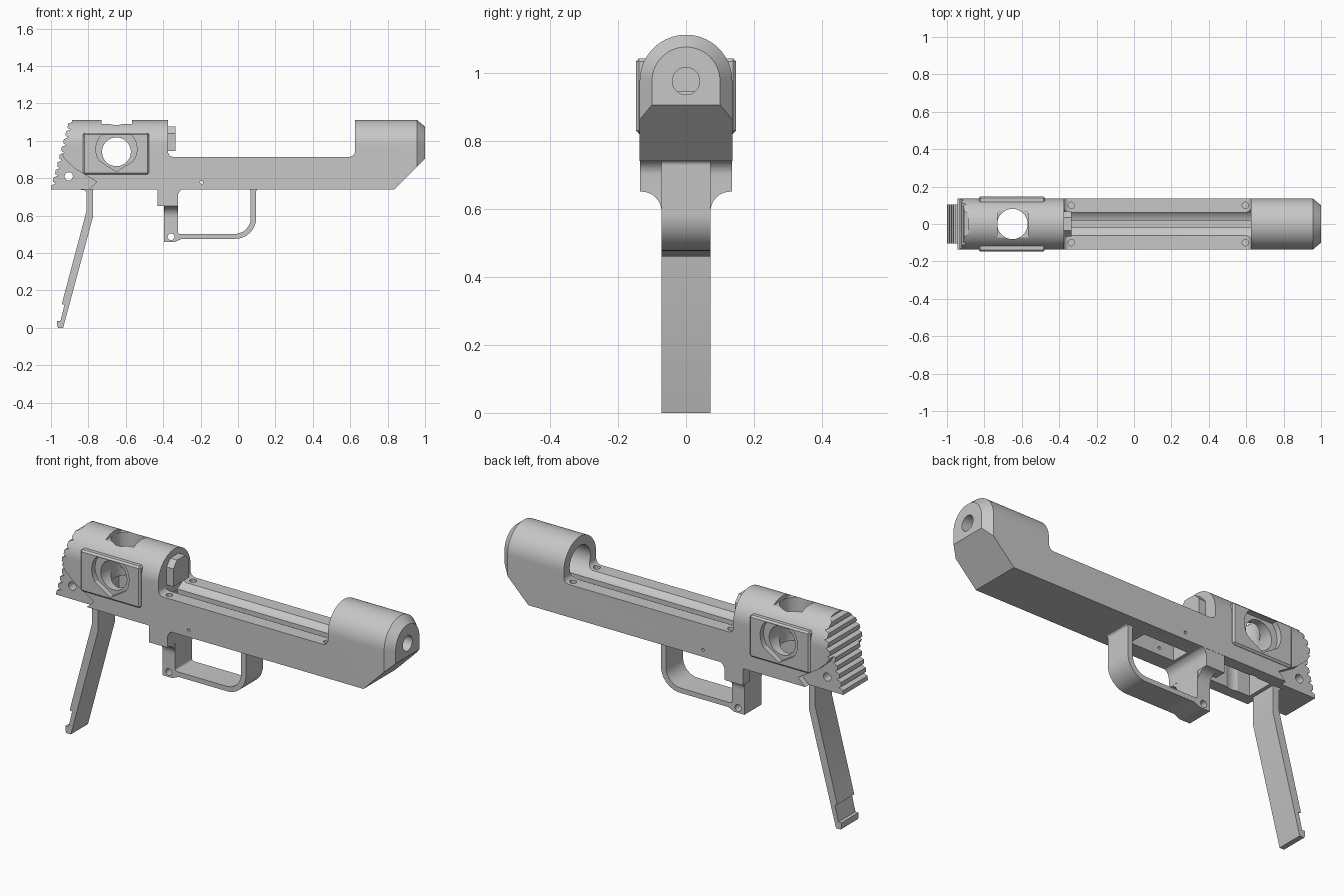
import bpy, bmesh, math
from mathutils import Vector

old = bpy.data.objects.get("Cube")
if old:
    bpy.data.objects.remove(old, do_unlink=True)

grey = bpy.data.materials.new("plain grey")
grey.use_nodes = True
grey.diffuse_color = (0.57, 0.57, 0.57, 1)
grey.node_tree.nodes["Principled BSDF"].inputs["Base Color"].default_value = grey.diffuse_color


def finish(name, bm):
    bmesh.ops.recalc_face_normals(bm, faces=bm.faces[:])
    mesh = bpy.data.meshes.new(name)
    bm.to_mesh(mesh)
    bm.free()
    mesh.materials.append(grey)
    ob = bpy.data.objects.new(name, mesh)
    bpy.context.collection.objects.link(ob)
    return ob


def rounded(points, steps=8):
    """Turn (a, b) and (a, b, radius) corners into a smooth outline."""
    out = []
    for i, p in enumerate(points):
        c = Vector(p[:2])
        if len(p) == 2:
            out.append(c)
            continue
        u = (Vector(points[i - 1][:2]) - c).normalized()
        v = (Vector(points[(i + 1) % len(points)][:2]) - c).normalized()
        half = u.angle(v) / 2
        centre = c + (u + v).normalized() * p[2] / math.sin(half)
        start = c + u * p[2] / math.tan(half) - centre
        end = c + v * p[2] / math.tan(half) - centre
        out += [centre + start.lerp(end, k / steps).normalized() * p[2] for k in range(steps + 1)]
    return out


def loft(name, rings):
    bm = bmesh.new()
    loops = [[bm.verts.new(p) for p in ring] for ring in rings]
    for a, b in zip(loops, loops[1:]):
        for i in range(len(a)):
            j = (i + 1) % len(a)
            bm.faces.new((a[i], a[j], b[j], b[i]))
    bm.faces.new(loops[0])
    bm.faces.new(loops[-1])
    return finish(name, bm)


def side_shape(name, points, y0, y1):
    outline = rounded(points)
    return loft(name, [[(p.x, y, p.y) for p in outline] for y in (y0, y1)])


def cross_shape(name, points, x0, x1):
    outline = rounded(points)
    return loft(name, [[(x, p.x, p.y) for p in outline] for x in (x0, x1)])


def box(name, x0, x1, y0, y1, z0, z1):
    return side_shape(name, [(x0, z0), (x1, z0), (x1, z1), (x0, z1)], y0, y1)


def rod(axis, centre, r, length, n=48):
    pts = []
    for s in (-length / 2, length / 2):
        ring = []
        for k in range(n):
            a, b = r * math.cos(math.tau * k / n), r * math.sin(math.tau * k / n)
            off = {"x": (s, a, b), "y": (a, s, b), "z": (a, b, s)}[axis]
            ring.append(Vector(centre) + Vector(off))
        pts.append(ring)
    return loft("cutter", pts)


def combine(ob, tool, operation="DIFFERENCE"):
    mod = ob.modifiers.new("shape", "BOOLEAN")
    mod.object, mod.operation, mod.solver = tool, operation, "EXACT"
    bpy.context.view_layer.objects.active = ob
    bpy.ops.object.modifier_apply(modifier=mod.name)
    bpy.data.objects.remove(tool, do_unlink=True)


# Main body: round-topped section, narrowed at the nose
def arch(x, r):
    arc = [(x, r * math.cos(math.pi * k / 40), 0.975 + r * math.sin(math.pi * k / 40)) for k in range(41)]
    return [(x, r, 0.7)] + arc + [(x, -r, 0.7)]


body = loft("main_body", [arch(-1.1, 0.136), arch(0.957, 0.136), arch(1.0, 0.1)])

# Side silhouette with the saw-toothed rear
teeth, count = [], 9
for k in range(count):
    z, x = 0.74 + 0.37 * k / count, -1.0 + 0.1 * k / count
    teeth += [(x, z), (x + 0.002, z + 0.022), (x + 0.026, z + 0.032)]
silhouette = [(-0.895, 1.15), (-0.375, 1.15), (-0.375, 0.914, 0.03), (0.625, 0.914, 0.03),
              (0.625, 1.15), (1.05, 1.15), (1.05, 0.955), (0.835, 0.74)] + teeth
combine(body, side_shape("silhouette", silhouette, -0.3, 0.3), "INTERSECT")

# Thinner rear lower corners
for s in (-1, 1):
    corner = [(-1.1, 0.98), (-0.955, 0.95), (-0.925, 0.9), (-0.87, 0.85), (-0.755, 0.78), (-0.84, 0.7), (-1.1, 0.7)]
    combine(body, side_shape("corner", corner, s * 0.104, s * 0.2))

# Side plates
for s in (-1, 1):
    plate = box("plate", -0.83, -0.475, s * 0.09, s * 0.147, 0.82, 1.042)
    mod = plate.modifiers.new("edge", "BEVEL")
    mod.width = 0.009
    combine(body, plate, "UNION")

# Lower block with its flare into the guard
block = [(-0.43, 0.65), (-0.322, 0.65), (-0.322, 0.745, 0.045), (-0.26, 0.745), (-0.26, 0.76), (-0.43, 0.76)]
combine(body, side_shape("block", block, -0.135, 0.135), "UNION")
flare = [(-0.135, 0.66), (-0.135, 0.65), (-0.072, 0.65, 0.058), (-0.072, 0.585),
         (0.072, 0.585), (0.072, 0.65, 0.058), (0.135, 0.65), (0.135, 0.66)]
combine(body, cross_shape("flare", flare, -0.394, -0.323), "UNION")

# Teardrop recesses in the plates
drop = [(-0.65 + 0.11 * math.cos(a), 0.955 + 0.11 * math.sin(a))
        for a in [math.radians(-35 + 250 * k / 32) for k in range(33)]]
drop = [(x, min(z, 1.03)) for x, z in drop] + [(-0.65, 0.835)]
for s in (-1, 1):
    combine(body, side_shape("drop", drop, s * 0.118, s * 0.2))

# Ports, bores, channel, wells and pin holes
combine(body, box("port", -0.73, -0.568, -0.083, 0.083, 1.09, 1.2))
combine(body, box("well", -0.755, -0.392, -0.074, 0.074, 0.55, 0.86))
combine(body, box("trigger_slot", -0.28, -0.02, -0.05, 0.05, 0.7, 0.84))
combine(body, rod("y", (-0.65, 0, 0.941), 0.077, 1))
combine(body, rod("z", (-0.65, 0, 1), 0.081, 1))
combine(body, rod("x", (0.2625, 0, 0.975), 0.087, 1.273))
combine(body, rod("x", (0.9, 0, 0.975), 0.04, 0.5))
combine(body, box("channel_slot", -0.37, 0.7, -0.02, 0.02, 0.86, 0.93))
combine(body, rod("y", (-0.905, 0, 0.81), 0.022, 1, 24))
combine(body, rod("y", (-0.195, 0, 0.777), 0.008, 1, 16))
for x in (-0.335, 0.595):
    for y in (-0.1, 0.1):
        combine(body, rod("z", (x, y, 0.914), 0.017, 0.08, 20))

# Bolt face projecting into the channel
bolt = [(-0.066, 0.945), (0.066, 0.945), (0.066, 1.04), (0.035, 1.075), (-0.035, 1.075), (-0.066, 1.04)]
bolt = cross_shape("bolt", bolt, -0.41, -0.335)

# Trigger guard loop
loop = [(-0.395, 0.7), (-0.395, 0.46), (-0.335, 0.46), (-0.3, 0.476), (0.097, 0.476, 0.11),
        (0.097, 0.742, 0.015), (0.118, 0.742), (0.118, 0.75), (0.045, 0.75), (0.045, 0.742),
        (0.068, 0.742, 0.015), (0.068, 0.502, 0.085), (-0.322, 0.502, 0.012), (-0.322, 0.75), (-0.38, 0.75)]
guard = side_shape("trigger_guard", loop, -0.072, 0.072)
combine(guard, rod("y", (-0.358, 0, 0.487), 0.018, 1, 24))

# Slanted rear grip strip
strip = [(-0.84, 0.75), (-0.84, 0.738), (-0.81, 0.738, 0.02), (-0.81, 0.625), (-0.942, 0.128),
         (-0.928, 0.122), (-0.949, 0.037), (-0.967, 0.037), (-0.968, 0.015), (-0.962, 0.0),
         (-0.935, 0.0), (-0.775, 0.594), (-0.775, 0.75)]
grip = side_shape("grip_strip", strip, -0.072, 0.072)

# Smooth curved surfaces, keep edges sharp
bpy.ops.object.select_all(action="DESELECT")
for ob in (body, bolt, guard, grip):
    ob.select_set(True)
bpy.context.view_layer.objects.active = body
bpy.ops.object.shade_smooth_by_angle(angle=math.radians(25))
